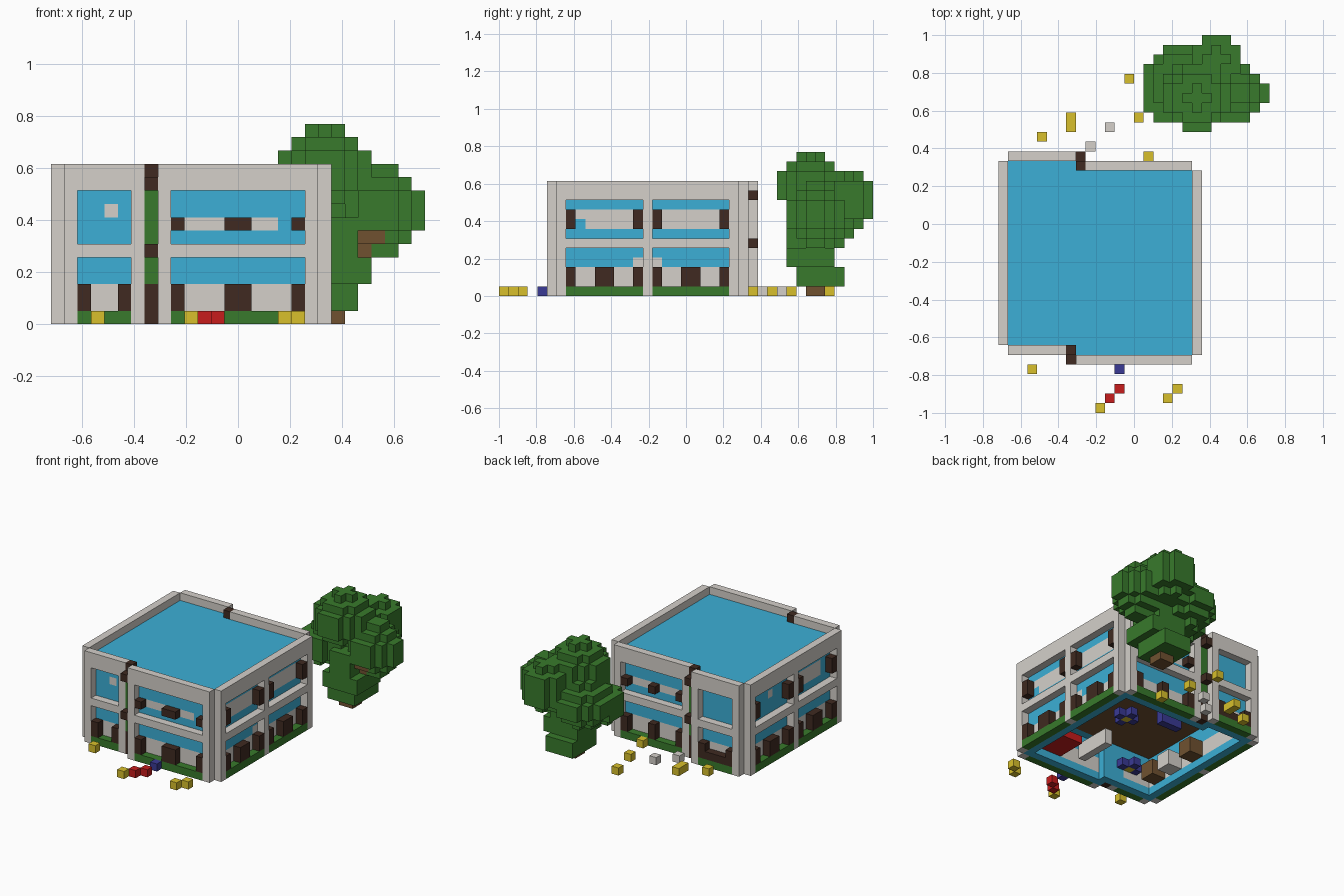
import bpy
import bmesh
import math

V = 2 / 39  # edge length of one block
if "Cube" in bpy.data.objects:
    bpy.data.objects.remove(bpy.data.objects["Cube"])

COLORS = {
    "concrete": (0.66, 0.63, 0.59),
    "glass_blue": (0.045, 0.43, 0.67),
    "leaf_green": (0.04, 0.195, 0.025),
    "dark_wood": (0.05, 0.023, 0.015),
    "bark_brown": (0.16, 0.083, 0.03),
    "yellow": (0.69, 0.53, 0.025),
    "red": (0.57, 0.012, 0.012),
    "navy": (0.042, 0.042, 0.3),
}
MATS = {}
for name, rgb in COLORS.items():
    m = bpy.data.materials.new(name)
    m.use_nodes = True
    m.diffuse_color = (*rgb, 1)
    m.node_tree.nodes["Principled BSDF"].inputs["Base Color"].default_value = (*rgb, 1)
    MATS[name] = m


def box(x, y, z, color):
    """Cells of a block range; each argument is a (start, end) pair."""
    return {(i, j, k): color for i in range(*x) for j in range(*y) for k in range(*z)}


def blocks(name, cells):
    """Mesh the outer skin of a set of coloured cells."""
    bm = bmesh.new()
    cache = {}
    used = list(dict.fromkeys(cells.values()))

    def vert(p):
        if p not in cache:
            cache[p] = bm.verts.new(((p[0] - 14) * V, (p[1] - 19.5) * V, p[2] * V))
        return cache[p]

    for cell, color in cells.items():
        for a in range(3):
            u, v = (a + 1) % 3, (a + 2) % 3
            for side in (0, 1):
                near = list(cell)
                near[a] += 2 * side - 1
                if tuple(near) in cells:
                    continue
                loop = []
                for du, dv in ((0, 0), (1, 0), (1, 1), (0, 1)):
                    p = list(cell)
                    p[a] += side
                    p[u] += du
                    p[v] += dv
                    loop.append(vert(tuple(p)))
                f = bm.faces.new(loop if side else loop[::-1])
                f.material_index = used.index(color)
    bmesh.ops.dissolve_limit(bm, angle_limit=math.radians(1), verts=bm.verts[:],
                             edges=bm.edges[:], delimit={'MATERIAL'})
    mesh = bpy.data.meshes.new(name)
    bm.to_mesh(mesh)
    bm.free()
    for c in used:
        mesh.materials.append(MATS[c])
    ob = bpy.data.objects.new(name, mesh)
    bpy.context.collection.objects.link(ob)


pale = set()  # glass cells that show as concrete


def facade(name, along_x, depth, inward, span, windows):
    """Wall one block thick with two storeys of windows, posts and planting.
    Each window is (start, end, upper posts, lower posts, post levels, pale cells)."""
    def at(a, k, d=0):
        p = depth + d * inward
        return (a, p, k) if along_x else (p, a, k)

    wall = {at(a, k): "concrete" for a in range(*span) for k in range(12)}
    posts, hedge = {}, {}
    for start, end, upper, lower, levels, pane in windows:
        for a in range(start, end):
            for k in (*range(5), *range(6, 10)):
                wall.pop(at(a, k), None)
            hedge[at(a, 0)] = "leaf_green"
            pale.update(at(a, k, 1) for k in (1, 2))
        posts.update({at(start + o, k): "dark_wood" for o in upper for k in levels})
        posts.update({at(start + o, k): "dark_wood" for o in lower for k in (1, 2)})
        pale.update(at(start + o, k, 1) for o, k in pane)
    blocks(name + "_wall", wall)
    blocks(name + "_window_posts", posts)
    blocks(name + "_hedge", hedge)


# Outer walls
ends, four = (0, 7), (0, 3, 4, 7)
side_pane = [(o, k) for o in range(8) for k in (7, 8)]
notched = [p for p in side_pane if p != (1, 7)] + [(7, 3)]
wide = (0, 4, 5, 9)
wide_pane = [(o, 7) for o in range(8)]
facade("right", False, 20, -1, (6, 25),
       [(7, 15, ends, four, (7, 8), notched), (16, 24, ends, four, (7, 8), side_pane + [(0, 3)])])
facade("left", False, 0, 1, (7, 26),
       [(8, 16, ends, four, (7, 8), side_pane[4:]), (17, 25, ends, four, (7, 8), [(3, 8)])])
facade("front_main", True, 5, 1, (8, 20), [(9, 19, wide, wide, (7,), wide_pane)])
facade("front_narrow", True, 6, 1, (1, 7), [(2, 6, (), (0, 3), (), [(2, 8)])])
facade("back_main", True, 25, -1, (9, 20), [(10, 19, (0, 4, 8), (0, 4, 8), (7,), wide_pane)])
facade("back_narrow", True, 26, -1, (1, 8), [(2, 7, (), (0, 4), (), [])])
blocks("back_planter", box((3, 6), (26, 27), (1, 2), "dark_wood"))

# Wood and vine columns where the walls step
for name, i, inner, outer in (("front", 7, 6, 5), ("back", 8, 25, 26)):
    column = box((i, i + 1), (inner, inner + 1), (0, 12), "dark_wood")
    for k in (3, 4, 6, 7, 8, 9):
        column[i, inner, k] = "leaf_green"
    for k in (5, 10):
        column[i, outer, k] = "dark_wood"
    blocks(name + "_column", column)


# Glass shell with roof and upper floor
def inside(i, j):
    return 1 <= i < 20 and (7 if i < 8 else 6) <= j < (26 if i < 8 else 25)


shell = {}
for i in range(21):
    for j in range(5, 28):
        if not inside(i, j):
            continue
        edge = not all(inside(i + a, j + b) for a in (-1, 0, 1) for b in (-1, 0, 1))
        for k in range(11):
            if edge or k in (5, 10):
                c = "concrete" if (i, j, k) in pale else "glass_blue"
                if not edge and k == 5 and 2 <= i < 15 and 8 <= j < 21:
                    c = "bark_brown"
                shell[i, j, k] = c
blocks("glass_shell_and_roof", shell)

# Ground storey furniture
blocks("bed", box((15, 19), (7, 11), (1, 2), "red"))
blocks("partition", box((12, 13), (8, 13), (1, 3), "concrete"))
blocks("bench", box((7, 10), (19, 20), (2, 4), "navy"))
for name, j, color in (("front_cabinet", 9, "bark_brown"), ("white_cabinet", 12, "concrete"),
                       ("back_cabinet", 16, "bark_brown")):
    blocks(name, box((2, 4), (j, j + 2), (1, 3), color))
for n, (i, j) in enumerate(((13, 17), (5, 8))):
    table = box((i - 1, i + 2), (j, j + 1), (2, 3), "navy")
    table.update(box((i, i + 1), (j - 1, j + 2), (2, 3), "navy"))
    table[i, j, 2] = "yellow"
    blocks(f"table_{n + 1}", table)

# Tree: trunk and low foliage
tree = box((20, 22), (32, 34), (0, 2), "bark_brown")
for part in (((19, 23), (31, 36), (1, 3)), ((19, 24), (30, 35), (3, 5)),
             ((20, 23), (30, 35), (5, 8))):
    tree.update(box(*part, "leaf_green"))
# Upright round crowns with stepped ends: centre, radii, bottom, top
for cx, cy, rx, ry, low, high in ((20.5, 32.5, 3.5, 3.5, 8, 15), (22.5, 36.5, 2.5, 2.5, 7, 13),
                                  (24.5, 33, 3.5, 3, 5, 12), (18.5, 34.5, 3.5, 3.5, 5, 11),
                                  (17.5, 32.5, 2.5, 2.5, 5, 10)):
    for i, j, k in box((14, 29), (28, 40), (low, high), 0):
        inset = max(0, rx - 1.5 - min(k - low, high - 1 - k))
        dx, dy = i + .5 - cx, j + .5 - cy
        if (dx / (rx - inset)) ** 2 + (dy / (ry - inset)) ** 2 <= .88:
            tree[i, j, k] = "leaf_green"
# Bare branch
tree[23, 32, 5] = "bark_brown"
tree.update(box((23, 25), (31, 32), (6, 7), "bark_brown"))
blocks("tree", tree)

# Loose blocks around the building
LOOSE = {
    "yellow": ((3, 4), (10, 0), (17, 1), (18, 2), (15, 26), (7, 29), (7, 30),
               (4, 28), (14, 30), (13, 34)),
    "red": ((11, 1), (12, 2)),
    "navy": ((12, 4),),
    "concrete": ((9, 27), (11, 29)),
}
for color, spots in LOOSE.items():
    blocks(f"{color}_ground_blocks", {(i, j, 0): color for i, j in spots})
